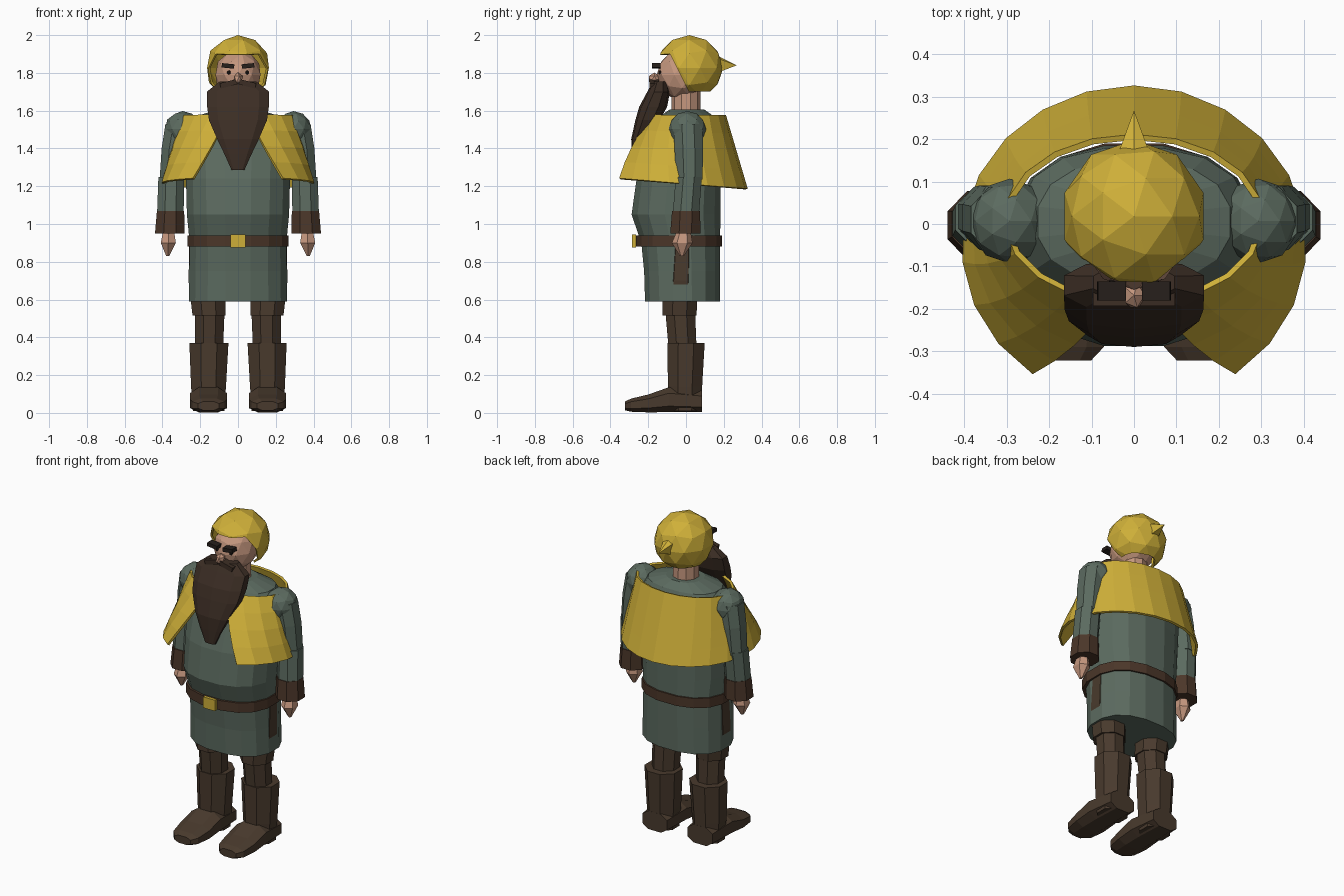
import bpy, bmesh
from math import sin, cos, pi, radians
from mathutils import Vector, Matrix

if "Cube" in bpy.data.objects:
    bpy.data.objects.remove(bpy.data.objects["Cube"])


def material(name, rgb):
    m = bpy.data.materials.new(name)
    m.diffuse_color = (*rgb, 1)
    m.use_nodes = True
    m.node_tree.nodes["Principled BSDF"].inputs["Base Color"].default_value = m.diffuse_color
    return m


YELLOW = material("mustard yellow", (0.62, 0.43, 0.04))
GREEN = material("grey green cloth", (0.105, 0.145, 0.115))
BROWN = material("boot brown", (0.066, 0.042, 0.026))
LEATHER = material("belt leather", (0.07, 0.037, 0.022))
HAIR = material("beard brown", (0.045, 0.027, 0.018))
DARK = material("brow dark", (0.02, 0.014, 0.011))
SKIN = material("skin", (0.56, 0.31, 0.21))


def finish(name, bm, mat):
    bmesh.ops.recalc_face_normals(bm, faces=bm.faces)
    me = bpy.data.meshes.new(name)
    bm.to_mesh(me)
    bm.free()
    me.materials.append(mat)
    ob = bpy.data.objects.new(name, me)
    bpy.context.collection.objects.link(ob)
    return ob


def loft(name, rings, n, mat, axis="z", power=1.0, turn=0.5):
    """Closed skin through rings (cx, cy, cz, r1, r2), rings lie across the axis."""
    bm = bmesh.new()
    loops = []
    for cx, cy, cz, r1, r2 in rings:
        loop = []
        for i in range(n):
            a = 2 * pi * (i + turn) / n
            u, v = cos(a), sin(a)
            u = r1 * abs(u) ** power * (1 if u > 0 else -1)
            v = r2 * abs(v) ** power * (1 if v > 0 else -1)
            d = (u, v, 0) if axis == "z" else (u, 0, v)
            loop.append(bm.verts.new(Vector((cx, cy, cz)) + Vector(d)))
        loops.append(loop)
    for a, b in zip(loops, loops[1:]):
        for i in range(n):
            j = (i + 1) % n
            bm.faces.new((a[i], a[j], b[j], b[i]))
    bm.faces.new(loops[0])
    bm.faces.new(loops[-1])
    return finish(name, bm, mat)


def ball(name, loc, size, mat, sub=2):
    bm = bmesh.new()
    bmesh.ops.create_icosphere(bm, subdivisions=sub, radius=1,
                               matrix=Matrix.Translation(loc) @ Matrix.Diagonal((*size, 1)))
    return finish(name, bm, mat)


def box(name, loc, size, mat, tilt=0):
    bm = bmesh.new()
    m = Matrix.Translation(loc) @ Matrix.Rotation(tilt, 4, "Y") @ Matrix.Diagonal((*size, 1))
    bmesh.ops.create_cube(bm, size=1, matrix=m)
    return finish(name, bm, mat)


def body_ring(z, rx, front, back):
    return (0, (front + back) / 2, z, rx, (back - front) / 2)


# Tunic, belt and buckle
loft("tunic", [body_ring(*r) for r in (
    (0.59, 0.265, -0.22, 0.182), (0.75, 0.263, -0.225, 0.183), (0.90, 0.26, -0.24, 0.184),
    (1.05, 0.275, -0.292, 0.186), (1.24, 0.28, -0.265, 0.188), (1.40, 0.285, -0.215, 0.188),
    (1.50, 0.275, -0.18, 0.182), (1.57, 0.23, -0.14, 0.15), (1.605, 0.11, -0.09, 0.10))],
    16, GREEN, power=0.85)
loft("belt", [body_ring(z, 0.272, -0.268, 0.194) for z in (0.88, 0.94)], 16, LEATHER, power=0.85)
box("buckle", (0, -0.275, 0.91), (0.08, 0.02, 0.068), YELLOW)

# Neck and head
loft("neck", [(0, 0, 1.58, 0.077, 0.077), (0, 0, 1.75, 0.075, 0.075)], 10, SKIN)
ball("head", (0, -0.02, 1.79), (0.125, 0.135, 0.135), SKIN)
ball("nose", (0, -0.168, 1.768), (0.028, 0.034, 0.034), SKIN, 1)

# Hood: faceted ball with the face opening and the underside cut away
bm = bmesh.new()
bmesh.ops.create_icosphere(bm, subdivisions=2, radius=1, matrix=Matrix.Translation(
    (0, 0.018, 1.827)) @ Matrix.Diagonal((0.172, 0.18, 0.173, 1)))
brim_p, brim_n = Vector((0, -0.10, 1.90)), Vector((0, 0.08, -1))
side_p, side_n = Vector((0, -0.085, 1.90)), Vector((0, -0.2, -0.10))
low_p, low_n = Vector((0, 0, 1.702)), Vector((0, 0, -1))
for p, nrm in ((brim_p, brim_n), (side_p, side_n), (low_p, low_n)):
    bmesh.ops.bisect_plane(bm, geom=bm.verts[:] + bm.edges[:] + bm.faces[:],
                           plane_co=p, plane_no=nrm)
gone = []
for f in bm.faces:
    c = f.calc_center_median()
    opening = (c - brim_p).dot(brim_n) > 0 and (c - side_p).dot(side_n) > 0
    if opening or (c - low_p).dot(low_n) > 0:
        gone.append(f)
bmesh.ops.delete(bm, geom=gone, context="FACES")
hood = finish("hood", bm, YELLOW)
mod = hood.modifiers.new("thickness", "SOLIDIFY")
mod.thickness = 0.012

# Pointed hood tip
bm = bmesh.new()
tip = bm.verts.new((0, 0.268, 1.84))
base = [bm.verts.new(v) for v in ((0, 0.10, 1.925), (0.045, 0.145, 1.885),
                                  (0.03, 0.165, 1.80), (-0.03, 0.165, 1.80),
                                  (-0.045, 0.145, 1.885))]
for i in range(5):
    bm.faces.new((base[i], base[(i + 1) % 5], tip))
bm.faces.new(base)
finish("hood_tip", bm, YELLOW)

# Beard and moustache
loft("beard", [(0, (f + b) / 2, z, w, (b - f) / 2) for z, w, f, b in (
    (1.755, 0.10, -0.175, -0.10), (1.70, 0.172, -0.205, -0.085), (1.62, 0.170, -0.248, -0.10),
    (1.55, 0.160, -0.268, -0.14), (1.45, 0.115, -0.290, -0.20), (1.37, 0.075, -0.288, -0.24),
    (1.285, 0.035, -0.285, -0.255))], 10, HAIR, power=0.8)

# Shoulder cape, open at the front with flaring edges
bm = bmesh.new()
SEG, ROWS = 18, 4
grid = []
for r in range(ROWS + 1):
    t = r / ROWS
    gap = radians(10 + 26 * t)
    rx, ry, cy = 0.30 + 0.10 * t, 0.195 + 0.175 * t, 0.01 - 0.06 * t
    row = []
    for i in range(SEG + 1):
        a = gap + (2 * pi - 2 * gap) * i / SEG
        hem = 1.215 + 0.03 * cos(a)
        row.append(bm.verts.new((rx * sin(a), cy - ry * cos(a), 1.575 + (hem - 1.575) * t)))
    grid.append(row)
for a, b in zip(grid, grid[1:]):
    for i in range(SEG):
        bm.faces.new((a[i], a[i + 1], b[i + 1], b[i]))
cape = finish("cape", bm, YELLOW)
mod = cape.modifiers.new("thickness", "SOLIDIFY")
mod.thickness = 0.014
mod.offset = 0

for s, side in ((-1, "left"), (1, "right")):
    # Face details
    box("eyebrow_" + side, (s * 0.053, -0.158, 1.837), (0.066, 0.045, 0.023), DARK, -s * 0.1)
    ball("eye_" + side, (s * 0.048, -0.136, 1.802), (0.012, 0.012, 0.012), DARK, 1)
    box("moustache_" + side, (s * 0.05, -0.168, 1.742), (0.09, 0.05, 0.028), HAIR, s * 0.25)

    # Arm
    ball("shoulder_" + side, (s * 0.293, 0.007, 1.502), (0.096, 0.1, 0.096), GREEN)
    loft("upper_arm_" + side, [(s * 0.312, 0.01, 1.53, 0.078, 0.083),
                               (s * 0.335, 0.015, 1.40, 0.075, 0.082),
                               (s * 0.352, 0.018, 1.235, 0.068, 0.075)], 8, GREEN)
    loft("forearm_" + side, [(s * 0.353, 0.015, 1.25, 0.074, 0.075),
                             (s * 0.358, 0.0, 1.06, 0.076, 0.075)], 8, GREEN)
    loft("cuff_" + side, [(s * 0.357, 0.0, 1.07, 0.078, 0.08),
                          (s * 0.361, -0.003, 0.95, 0.085, 0.087)], 8, LEATHER)
    loft("hand_" + side, [(s * 0.367, -0.012, 0.965, 0.033, 0.036),
                          (s * 0.369, -0.02, 0.90, 0.046, 0.055),
                          (s * 0.372, -0.022, 0.83, 0.009, 0.01)], 6, SKIN)

    # Leg
    loft("thigh_" + side, [(s * 0.175, -0.02, 0.88, 0.09, 0.09),
                           (s * 0.165, -0.027, 0.70, 0.105, 0.10),
                           (s * 0.153, -0.035, 0.515, 0.095, 0.098)], 8, BROWN)
    loft("shin_" + side, [(s * 0.15, -0.03, 0.53, 0.085, 0.085),
                          (s * 0.153, -0.018, 0.34, 0.08, 0.08)], 8, BROWN)
    loft("boot_shaft_" + side, [(s * 0.154, 0.0, 0.37, 0.112, 0.107),
                                (s * 0.156, -0.005, 0.14, 0.1, 0.098),
                                (s * 0.156, -0.005, 0.01, 0.09, 0.092)], 8, BROWN)
    loft("boot_foot_" + side, [(s * 0.156, y, (lo + hi) / 2, w, (hi - lo) / 2)
                               for y, lo, hi, w in ((0.085, 0.0, 0.12, 0.09),
                                                    (-0.09, 0.0, 0.14, 0.105),
                                                    (-0.20, 0.0, 0.10, 0.105),
                                                    (-0.29, 0.004, 0.078, 0.09),
                                                    (-0.322, 0.012, 0.062, 0.058))],
         8, BROWN, axis="y", power=0.75)
